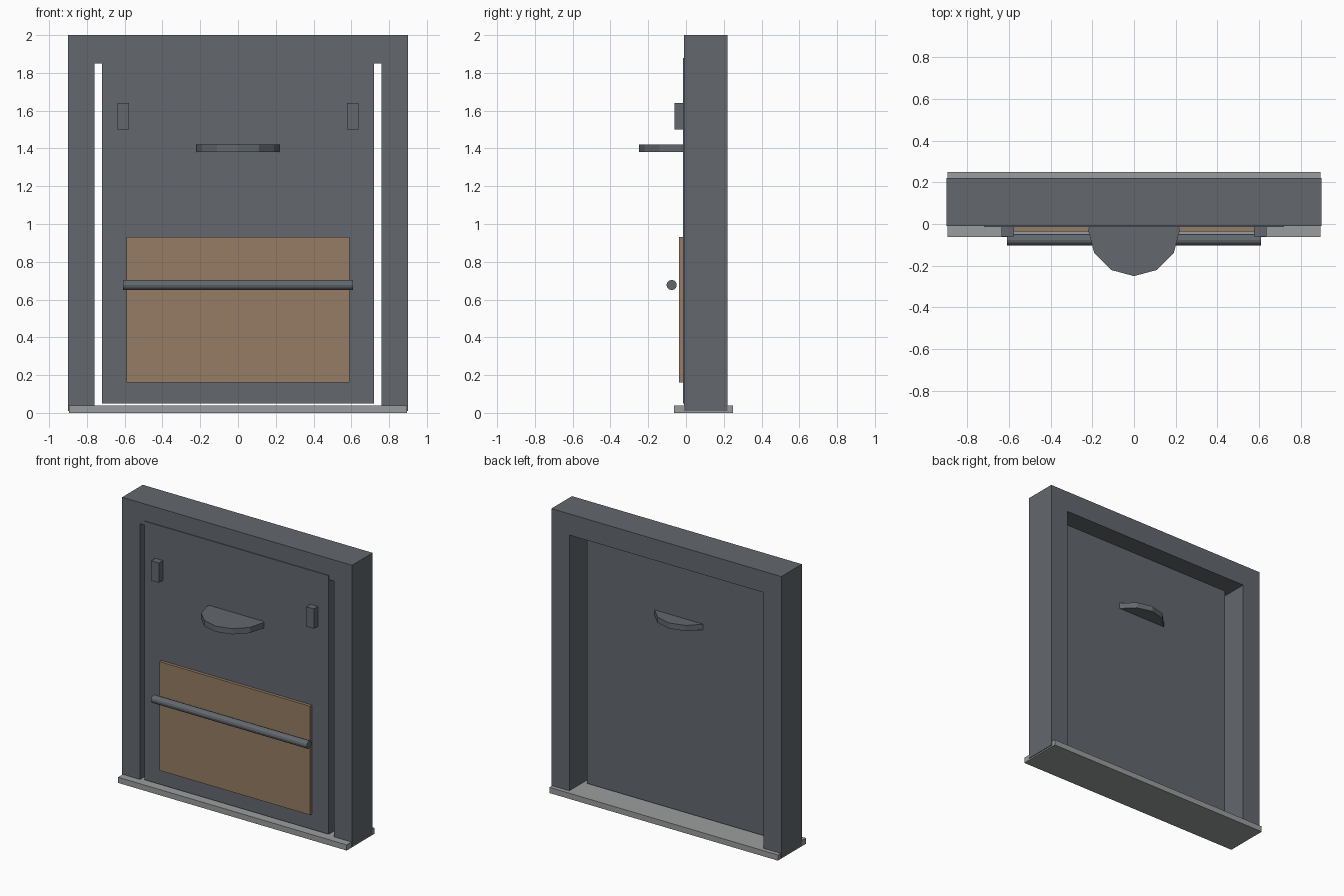
import bpy
import bmesh
from math import pi
from mathutils import Matrix

cube = bpy.data.objects.get("Cube")
if cube:
    bpy.data.objects.remove(cube, do_unlink=True)


def material(name, rgb):
    m = bpy.data.materials.new(name)
    m.use_nodes = True
    m.diffuse_color = (*rgb, 1)
    m.node_tree.nodes["Principled BSDF"].inputs["Base Color"].default_value = (*rgb, 1)
    return m


SLATE = material("slate_paint", (0.125, 0.14, 0.158))
STONE = material("stone_grey", (0.33, 0.335, 0.34))
WOOD = material("brown_wood", (0.30, 0.20, 0.125))


def add_object(name, bm, mat):
    mesh = bpy.data.meshes.new(name)
    bm.to_mesh(mesh)
    bm.free()
    mesh.materials.append(mat)
    ob = bpy.data.objects.new(name, mesh)
    bpy.context.collection.objects.link(ob)
    return ob


def box(name, x, y, z, mat):
    """Box from (min, max) ranges on each axis."""
    bm = bmesh.new()
    ranges = (x, y, z)
    centre = [(a + b) / 2 for a, b in ranges]
    size = [b - a for a, b in ranges]
    bmesh.ops.create_cube(bm, size=1, matrix=Matrix.Translation(centre) @ Matrix.Diagonal((*size, 1)))
    return add_object(name, bm, mat)


def cylinder(name, radius, length, centre, mat, turn=Matrix()):
    bm = bmesh.new()
    bmesh.ops.create_cone(bm, cap_ends=True, segments=12, radius1=radius, radius2=radius,
                          depth=length, matrix=Matrix.Translation(centre) @ turn)
    return add_object(name, bm, mat)


# Door frame: one profile shaped like an upside-down U, extruded in depth
bm = bmesh.new()
outline = [(-0.9, 0.01), (-0.9, 2), (0.9, 2), (0.9, 0.01),
           (0.76, 0.01), (0.76, 1.85), (-0.76, 1.85), (-0.76, 0.01)]
face = bm.faces.new([bm.verts.new((x, -0.01, z)) for x, z in outline])
extruded = bmesh.ops.extrude_face_region(bm, geom=[face])["geom"]
bmesh.ops.translate(bm, vec=(0, 0.23, 0),
                    verts=[v for v in extruded if isinstance(v, bmesh.types.BMVert)])
bmesh.ops.recalc_face_normals(bm, faces=bm.faces)
add_object("door_frame", bm, SLATE)

# Threshold and door leaf
box("threshold", (-0.895, 0.895), (-0.063, 0.25), (0, 0.04), STONE)
box("door_panel", (-0.72, 0.72), (-0.015, 0.08), (0.05, 1.88), SLATE)

# Wooden plate with a horizontal push bar in front
box("kick_plate", (-0.59, 0.59), (-0.037, -0.01), (0.16, 0.93), WOOD)
cylinder("push_bar", 0.027, 1.22, (0, -0.076, 0.677), SLATE, Matrix.Rotation(pi / 2, 4, "Y"))

# Round shelf running through the door leaf
cylinder("round_shelf", 0.22, 0.04, (0, -0.03, 1.4), SLATE)

# Small blocks on both sides
for side, s in (("left", 1), ("right", -1)):
    box(side + "_block", sorted((s * 0.577, s * 0.637)), (-0.061, -0.01), (1.5, 1.64), SLATE)
